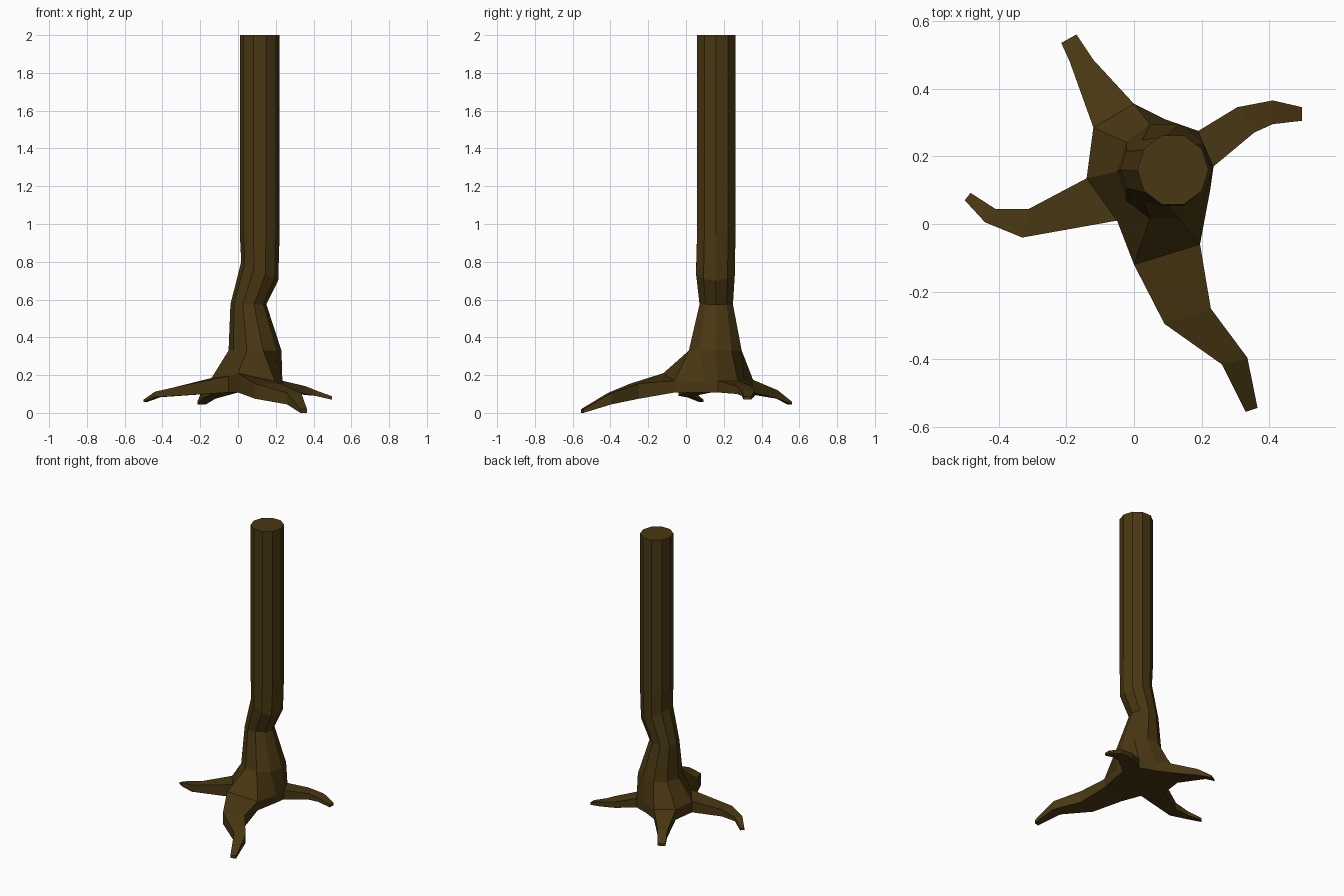
import bpy
import bmesh
from math import cos, sin, tau

default = bpy.data.objects.get("Cube")
if default:
    bpy.data.objects.remove(default, do_unlink=True)

SIDES = 10

bark = bpy.data.materials.new("dark brown bark")
bark.use_nodes = True
bark.diffuse_color = (0.066, 0.038, 0.006, 1)
shader = bark.node_tree.nodes["Principled BSDF"]
shader.inputs["Base Color"].default_value = bark.diffuse_color
shader.inputs["Roughness"].default_value = 0.9

bm = bmesh.new()


def trunk_ring(x, y, z, rx, ry, tilt=0.0):
    """Ten-sided ring; tilt lowers the +x side."""
    return [bm.verts.new((x + rx * cos(tau * i / SIDES),
                          y + ry * sin(tau * i / SIDES),
                          z - tilt * cos(tau * i / SIDES)))
            for i in range(SIDES)]


def bridge(lower, upper, skip=()):
    """Join two closed loops with quads, leaving out the skipped sides."""
    n = len(lower)
    for i in range(n):
        if i not in skip:
            j = (i + 1) % n
            bm.faces.new((lower[i], lower[j], upper[j], upper[i]))


# Flared foot of the trunk: outline points with the height of the shoulder
foot = [
    (0.235, 0.17, 0.17), (0.19, 0.275, 0.17), (0.09, 0.31, 0.17),
    (0.0, 0.355, 0.175), (-0.12, 0.285, 0.18), (-0.14, 0.135, 0.185),
    (-0.05, 0.01, 0.195), (0.0, -0.12, 0.21), (0.195, -0.06, 0.17),
    (0.225, 0.10, 0.16),
]
foot_top = [bm.verts.new(p) for p in foot]
foot_bottom = [bm.verts.new((x, y, 0.108)) for x, y, z in foot]

# Roots grow from one side of the foot each.
# Section: first corner xy, second corner xy, top height, bottom height
roots = {
    0: [((0.355, 0.27), (0.305, 0.345), 0.142, 0.10),
        ((0.41, 0.295), (0.41, 0.365), 0.12, 0.09),
        ((0.497, 0.305), (0.497, 0.345), 0.088, 0.07)],
    3: [((-0.12, 0.485), (-0.19, 0.48), 0.12, 0.075),
        ((-0.17, 0.56), (-0.215, 0.535), 0.06, 0.045)],
    5: [((-0.31, 0.045), (-0.33, -0.04), 0.137, 0.09),
        ((-0.41, 0.045), (-0.44, 0.005), 0.112, 0.083),
        ((-0.483, 0.092), (-0.50, 0.07), 0.07, 0.057)],
    7: [((0.09, -0.295), (0.227, -0.25), 0.155, 0.075),
        ((0.26, -0.415), (0.335, -0.395), 0.105, 0.045),
        ((0.33, -0.555), (0.365, -0.543), 0.02, 0.0)],
}

bridge(foot_bottom, foot_top, skip=roots)
bm.faces.new(foot_bottom)

for side, sections in roots.items():
    after = (side + 1) % SIDES
    loop = [foot_top[side], foot_top[after],
            foot_bottom[after], foot_bottom[side]]
    for a, b, top, bottom in sections:
        new = [bm.verts.new((*xy, z)) for xy, z in
               ((a, top), (b, top), (b, bottom), (a, bottom))]
        bridge(loop, new)
        loop = new
    bm.faces.new(loop)

# Crooked lower trunk rising into a straight pole
rings = [
    foot_top,
    trunk_ring(0.09, 0.155, 0.33, 0.14, 0.147),
    trunk_ring(0.055, 0.16, 0.575, 0.095, 0.093),
    trunk_ring(0.115, 0.156, 0.75, 0.098, 0.108, tilt=0.05),
    trunk_ring(0.115, 0.16, 0.94, 0.105, 0.107),
    trunk_ring(0.115, 0.16, 2.0, 0.105, 0.107),
]
for lower, upper in zip(rings, rings[1:]):
    bridge(lower, upper)
bm.faces.new(rings[-1])

bmesh.ops.recalc_face_normals(bm, faces=bm.faces)
mesh = bpy.data.meshes.new("tree_trunk_with_roots")
bm.to_mesh(mesh)
bm.free()
mesh.materials.append(bark)
trunk = bpy.data.objects.new("tree_trunk_with_roots", mesh)
bpy.context.collection.objects.link(trunk)
